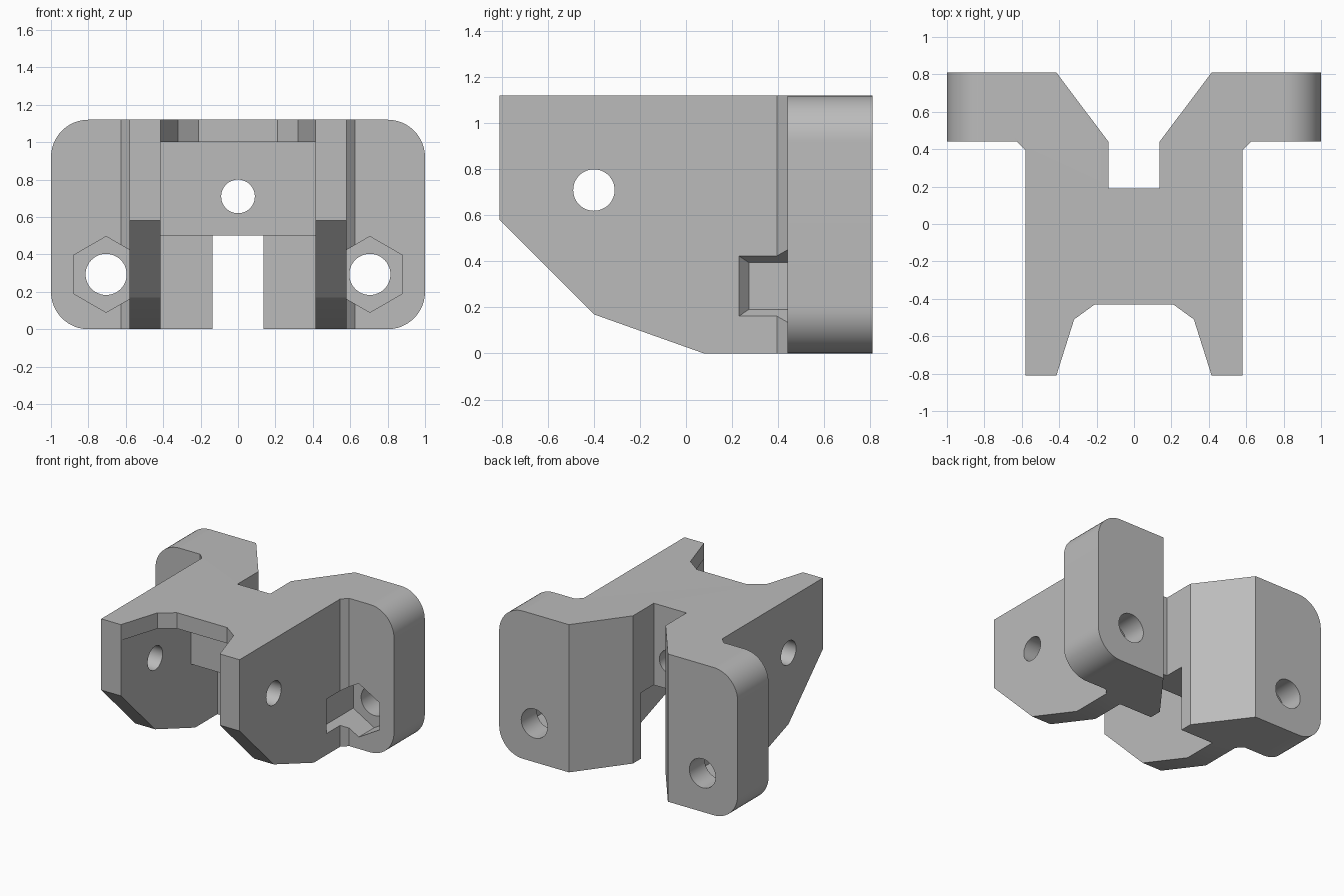
import bpy, bmesh, math
from mathutils import Vector

default = bpy.data.objects.get("Cube")
if default:
    bpy.data.objects.remove(default, do_unlink=True)

HEIGHT = 1.12

grey = bpy.data.materials.new("plain_grey")
grey.use_nodes = True
colour = (0.5, 0.5, 0.5, 1)
grey.diffuse_color = colour
grey.node_tree.nodes["Principled BSDF"].inputs["Base Color"].default_value = colour


def prism(name, outline, axis, low, high):
    """Extrude a 2D outline along an axis; the outline uses the other two axes in order."""
    def place(a, b, c):
        return {"x": (c, a, b), "y": (a, c, b), "z": (a, b, c)}[axis]
    bm = bmesh.new()
    face = bm.faces.new([bm.verts.new(place(a, b, low)) for a, b in outline])
    grown = bmesh.ops.extrude_face_region(bm, geom=[face])["geom"]
    shift = Vector(place(0, 0, high - low))
    for v in grown:
        if isinstance(v, bmesh.types.BMVert):
            v.co += shift
    bmesh.ops.recalc_face_normals(bm, faces=bm.faces)
    mesh = bpy.data.meshes.new(name)
    bm.to_mesh(mesh)
    bm.free()
    mesh.materials.append(grey)
    obj = bpy.data.objects.new(name, mesh)
    bpy.context.collection.objects.link(obj)
    return obj


def ring(cx, cy, radius, sides, turn=0.0):
    return [(cx + radius * math.cos(turn + math.tau * i / sides),
             cy + radius * math.sin(turn + math.tau * i / sides)) for i in range(sides)]


# Bracket body: mirrored plan outline with front arms, rear flanges and rear notch
half = [(0.137, 0.19), (0.137, 0.44), (0.415, 0.81), (1, 0.81), (1, 0.44),
        (0.625, 0.44), (0.58, 0.395), (0.58, -0.81), (0.415, -0.81),
        (0.32, -0.51), (0.21, -0.43)]
plan = half + [(-x, y) for x, y in reversed(half)]
body = prism("bracket_body", plan, "z", 0, HEIGHT)

# Rounded outer corners of the flanges
bm = bmesh.new()
bm.from_mesh(body.data)
corners = [e for e in bm.edges
           if all(abs(v.co.x) > 0.99 for v in e.verts)
           and abs(e.verts[0].co.z - e.verts[1].co.z) < 0.01]
bmesh.ops.bevel(bm, geom=corners, offset=0.2, segments=12, profile=0.5, affect="EDGES")
bm.to_mesh(body.data)
bm.free()

cutters = [
    # Sloping underside of the arms
    prism("underside_cutter", [(-1, 0.77), (-0.4, 0.17), (0.36, -0.1), (-1, -0.1)],
          "x", -0.8, 0.8),
    # Stepped pocket between the arms, below the top plate
    prism("pocket_cutter", [(-1, -0.5), (0.345, -0.5), (0.345, 0.5), (0.03, 0.5),
                            (0.03, 1.0), (-1, 1.0)], "x", -0.415, 0.415),
    # Pivot hole through both arms, and hole through the centre wall
    prism("pivot_cutter", ring(-0.4, 0.71, 0.09, 48), "x", -0.9, 0.9),
    prism("centre_hole_cutter", ring(0, 0.71, 0.09, 48), "y", -0.2, 0.4),
]

# Bolt holes and hexagonal nut pockets, whose front end slants into the arm
for side, label in ((1, "left"), (-1, "right")):
    cutters.append(prism(label + "_bolt_cutter", ring(side * 0.705, 0.293, 0.11, 48),
                         "y", 0.3, 1))
    nut = prism(label + "_nut_cutter", ring(side * 0.705, 0.293, 0.203, 6, math.pi / 6),
                "y", 0.2, 0.625)
    for v in nut.data.vertices:
        if v.co.y < 0.4:
            v.co.y = 0.23 + 0.85 * (0.58 - abs(v.co.x))
    cutters.append(nut)

bpy.context.view_layer.objects.active = body
for cutter in cutters:
    cutter.hide_render = True
    mod = body.modifiers.new(cutter.name, "BOOLEAN")
    mod.operation = "DIFFERENCE"
    mod.solver = "EXACT"
    mod.object = cutter
    bpy.ops.object.modifier_apply(modifier=mod.name)
for cutter in cutters:
    bpy.data.objects.remove(cutter, do_unlink=True)

bpy.ops.object.select_all(action="DESELECT")
body.select_set(True)
bpy.ops.object.shade_smooth_by_angle(angle=math.radians(20))
